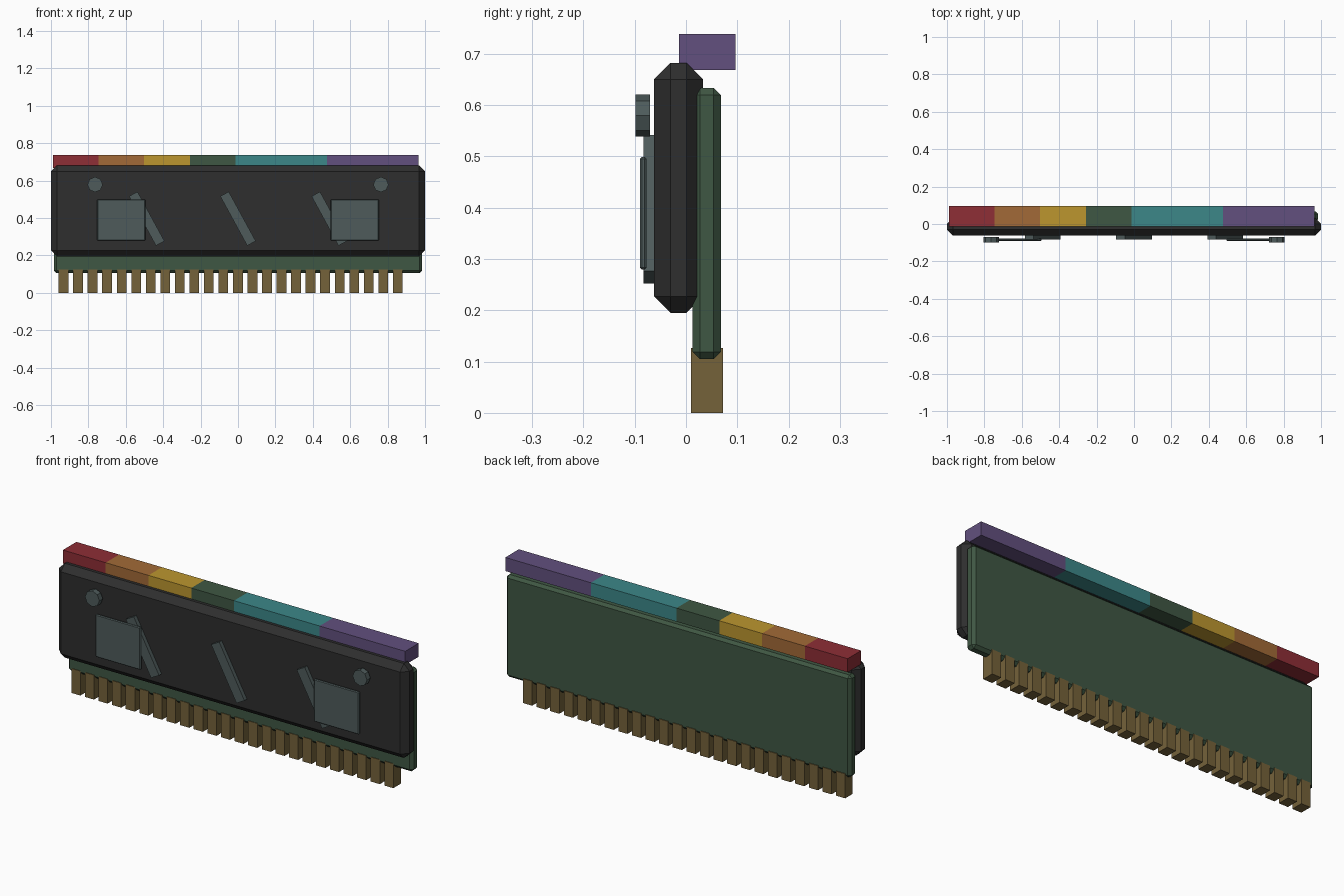
import bpy
import bmesh
import math
from mathutils import Matrix

default_cube = bpy.data.objects.get("Cube")
if default_cube:
    bpy.data.objects.remove(default_cube, do_unlink=True)


def material(name, red, green, blue):
    """Flat material from 0-255 screen values, stored as linear."""
    linear = [((c / 255 + 0.055) / 1.055) ** 2.4 for c in (red, green, blue)]
    mat = bpy.data.materials.new(name)
    mat.use_nodes = True
    mat.diffuse_color = (*linear, 1)
    mat.node_tree.nodes["Principled BSDF"].inputs["Base Color"].default_value = (*linear, 1)
    return mat


black = material("charcoal", 46, 46, 46)
green = material("board green", 63, 87, 67)
gold = material("contact gold", 117, 98, 58)
grey = material("slate grey", 78, 91, 91)
red = material("red", 142, 46, 54)
orange = material("orange", 162, 106, 55)
yellow = material("yellow", 188, 150, 47)
teal = material("teal", 60, 135, 137)
purple = material("purple", 98, 80, 126)


def finish(name, bm, mat):
    mesh = bpy.data.meshes.new(name)
    bmesh.ops.recalc_face_normals(bm, faces=bm.faces)
    bm.to_mesh(mesh)
    bm.free()
    mesh.materials.append(mat)
    obj = bpy.data.objects.new(name, mesh)
    bpy.context.collection.objects.link(obj)
    return obj


def box(name, x, y, z, mat, chamfer=0, tilt=0):
    """Box from (min, max) ranges, optionally chamfered and tilted about y."""
    ranges = (x, y, z)
    bm = bmesh.new()
    bmesh.ops.create_cube(bm, size=1)
    bmesh.ops.scale(bm, vec=[b - a for a, b in ranges], verts=bm.verts)
    if chamfer:
        bmesh.ops.bevel(bm, geom=bm.edges[:], offset=chamfer, segments=1,
                        profile=0.5, affect="EDGES")
    obj = finish(name, bm, mat)
    obj.location = [(a + b) / 2 for a, b in ranges]
    obj.rotation_euler.y = tilt
    return obj


# Circuit board and heat spreader
box("circuit_board", (-0.985, 0.985), (0.013, 0.068), (0.105, 0.633), green, chamfer=0.014)
box("heat_spreader", (-1, 1), (-0.062, 0.033), (0.195, 0.682), black, chamfer=0.032)

# Row of contact pins
PIN_COUNT, PITCH = 24, 0.0777
for i in range(PIN_COUNT):
    x = -0.933 + i * PITCH
    box(f"contact_pin_{i + 1}", (x - 0.026, x + 0.026), (0.01, 0.072), (0, 0.126), gold)

# Coloured light strip, widths in units of one segment
SEGMENT = 0.2443
edge = -0.99
for name, mat, units in (("red", red, 1), ("orange", orange, 1), ("yellow", yellow, 1),
                         ("green", green, 1), ("teal", teal, 2), ("purple", purple, 2)):
    end = edge + units * SEGMENT
    box(f"light_strip_{name}", (edge, end), (-0.014, 0.096), (0.668, 0.738), mat)
    edge = end

# Slanted ribs on the spreader
for name, x in (("right", -0.488), ("middle", 0), ("left", 0.488)):
    box(f"{name}_slanted_rib", (x - 0.026, x + 0.026), (-0.083, -0.055),
        (0.246, 0.547), grey, tilt=-0.5)

# Thin cover plates and octagonal screws on both sides
for name, side in (("right", -1), ("left", 1)):
    x = side * 0.624
    box(f"{name}_cover_plate", (x - 0.129, x + 0.129), (-0.09, -0.077),
        (0.279, 0.499), grey, chamfer=0.004)
    bm = bmesh.new()
    bmesh.ops.create_cone(bm, cap_ends=True, segments=8, radius1=0.041,
                          radius2=0.041, depth=0.028,
                          matrix=Matrix.Rotation(math.pi / 2, 4, "X"))
    screw = finish(f"{name}_screw", bm, grey)
    screw.location = (side * 0.764, -0.084, 0.579)
